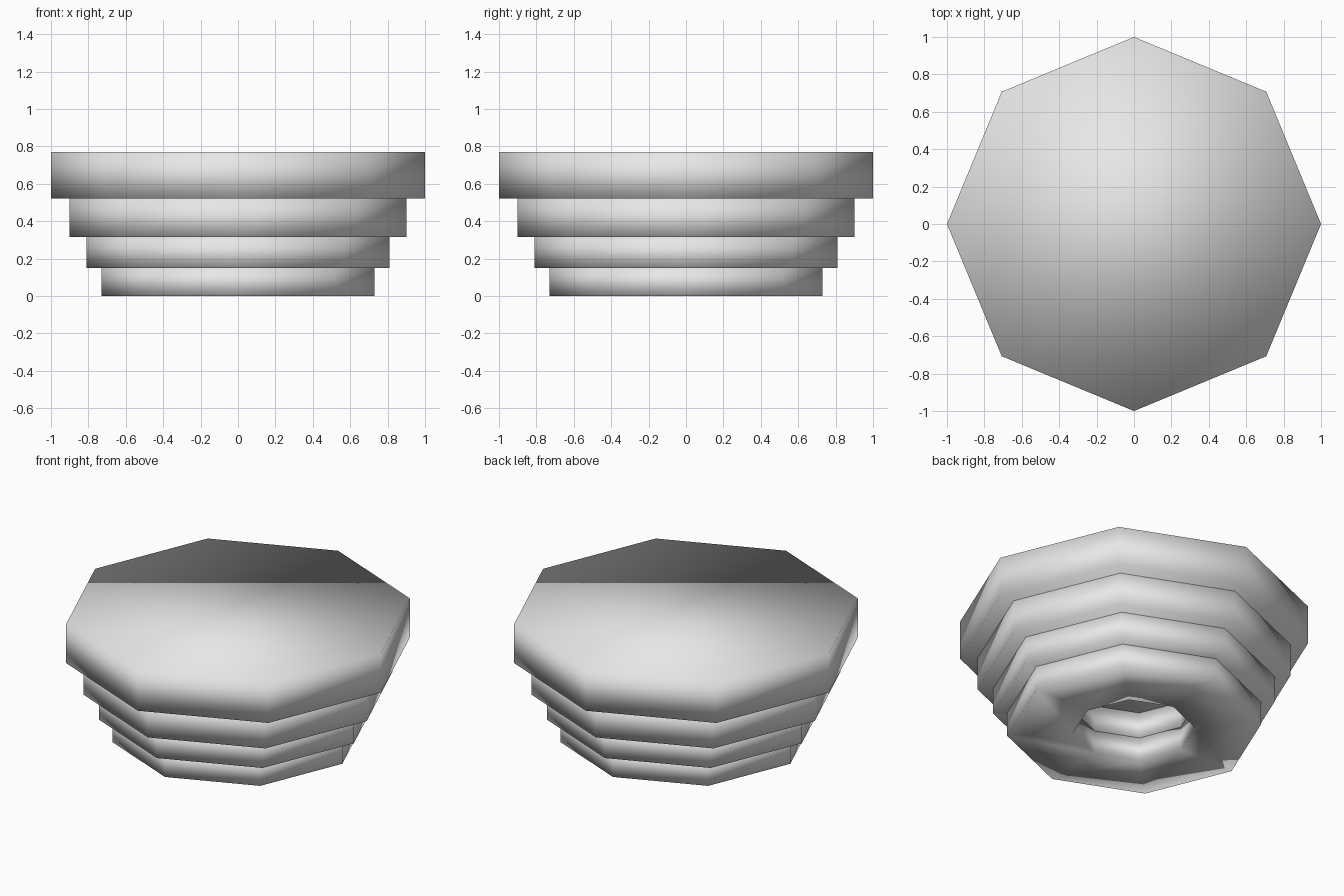
import bpy, bmesh, math

if "Cube" in bpy.data.objects:
    bpy.data.objects.remove(bpy.data.objects["Cube"])

SIDES = 8

stone = bpy.data.materials.new("light_grey")
stone.diffuse_color = (0.8, 0.8, 0.8, 1)
stone.use_nodes = True
stone.node_tree.nodes["Principled BSDF"].inputs["Base Color"].default_value = stone.diffuse_color


def ring(bm, radius, z):
    return [bm.verts.new((radius * math.cos(2 * math.pi * i / SIDES),
                          radius * math.sin(2 * math.pi * i / SIDES), z))
            for i in range(SIDES)]


def bridge(bm, a, b):
    for i in range(SIDES):
        j = (i + 1) % SIDES
        bm.faces.new((a[i], a[j], b[j], b[i]))


def tier(name, radius, z0, z1, bore=0):
    """Octagonal slab, solid or with a central bore, smooth shaded."""
    bm = bmesh.new()
    low, high = ring(bm, radius, z0), ring(bm, radius, z1)
    bridge(bm, low, high)
    if bore:
        in_low, in_high = ring(bm, bore, z0), ring(bm, bore, z1)
        bridge(bm, in_high, in_low)
        bridge(bm, in_low, low)
        bridge(bm, high, in_high)
    else:
        bm.faces.new(high)
        bm.faces.new(low[::-1])
    bmesh.ops.recalc_face_normals(bm, faces=bm.faces)
    for f in bm.faces:
        f.smooth = True
    mesh = bpy.data.meshes.new(name)
    bm.to_mesh(mesh)
    bm.free()
    mesh.materials.append(stone)
    obj = bpy.data.objects.new(name, mesh)
    bpy.context.collection.objects.link(obj)


# Stepped slabs, widest on top; the lower two are bored through
tier("top_slab", 1.0, 0.522, 0.77)
tier("upper_middle_slab", 0.90, 0.315, 0.522)
tier("lower_middle_slab", 0.81, 0.15, 0.315, bore=0.35)
tier("base_ring", 0.73, 0.0, 0.15, bore=0.35)
